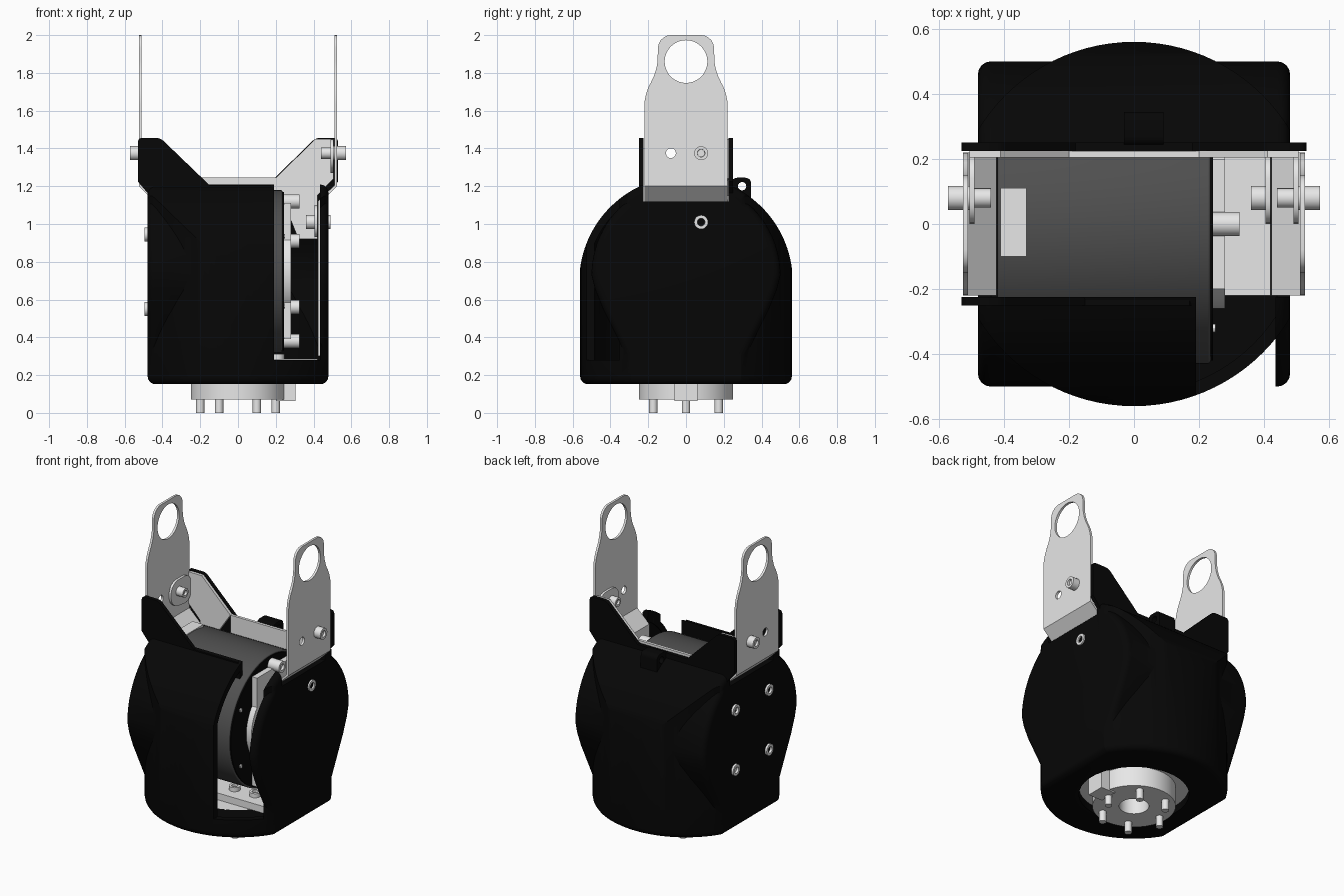
import bpy, bmesh
from math import sin, cos, pi, radians

cube = bpy.data.objects.get("Cube")
if cube:
    bpy.data.objects.remove(cube, do_unlink=True)


def material(name, value):
    m = bpy.data.materials.new(name)
    m.use_nodes = True
    colour = (value, value, value, 1)
    m.diffuse_color = colour
    bsdf = next(n for n in m.node_tree.nodes if n.type == 'BSDF_PRINCIPLED')
    bsdf.inputs["Base Color"].default_value = colour
    bsdf.inputs["Roughness"].default_value = 0.5
    return m


BLACK = material("black plastic", 0.002)
GREY = material("dark grey metal", 0.08)
LIGHT = material("light metal", 0.8)


def ring(r, u=0, v=0, n=48):
    return [(u + r * cos(2 * pi * i / n), v + r * sin(2 * pi * i / n)) for i in range(n)]


def place(axis, u, v, w):
    return {'x': (w, u, v), 'y': (u, w, v), 'z': (u, v, w)}[axis]


def prism(name, pts, axis, a, b, mat, corner=0, above=-9, edge=0, socket=0):
    """Extrude a flat outline along an axis, with optional rounding."""
    bm = bmesh.new()
    bm.faces.new([bm.verts.new(place(axis, u, v, a)) for u, v in pts])
    k = 'xyz'.index(axis)
    if corner:
        second = 1 if axis == 'z' else 2
        bmesh.ops.bevel(bm, geom=[v for v in bm.verts if v.co[second] > above], offset=corner,
                        segments=5, profile=0.5, affect='VERTICES')
    out = bmesh.ops.extrude_face_region(bm, geom=bm.faces[:])
    for v in out['geom']:
        if isinstance(v, bmesh.types.BMVert):
            v.co[k] = b
    bmesh.ops.recalc_face_normals(bm, faces=bm.faces[:])
    if edge:
        rims = [e for e in bm.edges if abs(e.verts[0].co[k] - e.verts[1].co[k]) < 1e-6]
        bmesh.ops.bevel(bm, geom=rims, offset=edge, segments=4, profile=0.5, affect='EDGES')
    if socket:
        cap = [f for f in bm.faces if all(abs(v.co[k] - b) < 1e-6 for v in f.verts)]
        bmesh.ops.inset_individual(bm, faces=cap, thickness=socket, depth=0)
        bmesh.ops.inset_individual(bm, faces=cap, thickness=0.001, depth=-0.014)
    mesh = bpy.data.meshes.new(name)
    bm.to_mesh(mesh)
    bm.free()
    mesh.materials.append(mat)
    ob = bpy.data.objects.new(name, mesh)
    bpy.context.scene.collection.objects.link(ob)
    return ob


def box(name, x, y, z, mat):
    return prism(name, [(x[0], y[0]), (x[1], y[0]), (x[1], y[1]), (x[0], y[1])], 'z', *z, mat)


def combine(ob, other, operation='DIFFERENCE'):
    mod = ob.modifiers.new("cut", 'BOOLEAN')
    mod.operation, mod.solver, mod.object = operation, 'EXACT', other
    bpy.context.view_layer.objects.active = ob
    bpy.ops.object.modifier_apply(modifier=mod.name)
    bpy.data.objects.remove(other, do_unlink=True)
    return ob


def hole(ob, axis, u, v, r, a, b):
    return combine(ob, prism("cutter", ring(r, u, v), axis, a, b, ob.data.materials[0]))


def bolt(name, axis, u, v, a, b, r=0.037):
    return prism(name, ring(r, u, v, 20), axis, a, b, LIGHT, socket=r * 0.45)


def mirrored(half):
    return half + [(-u, v) for u, v in reversed(half)]


# Housing: upright barrel merged with a sideways drum that tapers at its foot
def barrel(t, bottom, edge):
    body = prism("housing", ring(0.56 - t, n=96), 'z', bottom, 1.4, BLACK, edge=edge)
    arch = [((0.565 - t) * cos(radians(d)), 0.695 + (0.56 - t) * sin(radians(d))) for d in range(0, 91, 3)]
    side = prism("arch", mirrored([(0.565 - t, bottom)] + arch[:-1]), 'x',
                 t - 0.478, 0.478 - t, BLACK, edge=edge)
    return combine(body, side, 'INTERSECT')


def drum(t, edge):
    foot = [(0.29 - t, 0.25), (0.36 - t, 0.39), (0.44 - t, 0.55), (0.48 - t, 0.65)]
    arc = [((0.5 - t) * cos(radians(d)), 0.73 + (0.5 - t) * sin(radians(d))) for d in range(0, 90, 4)]
    return prism("drum", mirrored(foot + arc), 'x', t - 0.48, 0.48 - t, BLACK, edge=edge)


housing = combine(barrel(0, 0.152, 0.04), drum(0, 0.04), 'UNION')
combine(housing, barrel(0.04, 0.24, 0))
combine(housing, drum(0.039, 0))
combine(housing, box("top_opening", (-1, 1), (-0.225, 0.225), (1.12, 2), BLACK))
combine(housing, box("front_opening", (0.19, 0.435), (-1, -0.1), (0.28, 2), BLACK))
hole(housing, 'z', 0, 0, 0.33, 0, 0.3)

# Winged guard plates at the front and back of the top opening
wing = [(0.48, 1.0), (0.48, 1.165), (0.53, 1.225), (0.53, 1.455), (0.41, 1.455), (0.18, 1.23)]
prism("back_guard", mirrored(wing), 'y', 0.225, 0.25, BLACK, corner=0.02, above=1.24)
front = [(-u, v) for u, v in wing[:-1]] + [(-0.15, 1.205), (0.17, 1.205), (0.19, 1.18), (0.19, 1.0)]
prism("front_guard", front, 'y', -0.25, -0.225, BLACK, corner=0.02, above=1.24)

# Lug with a hole on the back
lug = prism("back_lug", [(0.24, 1.09), (0.345, 1.09), (0.345, 1.245), (0.24, 1.245)], 'x',
            -0.03, 0.09, BLACK, corner=0.03, above=1.2)
hole(lug, 'x', 0.297, 1.2, 0.022, -1, 1)

# Inner bracket: back sheet with folded tabs
sheet = [(0.32, 0.92), (0.42, 0.92), (0.42, 1.15), (0.505, 1.24), (0.505, 1.45), (0.41, 1.45), (0.2, 1.245)]
inner = [(-0.2, 1.245), (-0.2, 1.1), (0.2, 1.1), (0.28, 1.02)]
prism("bracket_back", sheet + [(-u, v) for u, v in reversed(sheet)][:-1] + inner,
      'y', 0.205, 0.224, LIGHT)

for s, side in ((1, "left"), (-1, "right")):
    # Lifting arm: eyed plate, bent inward to run down inside the housing
    plate = mirrored([(0.22, 1.2), (0.22, 1.7), (0.152, 1.8), (0.147, 2.0)])
    arm = prism(side + "_arm", plate, 'x', s * 0.51, s * 0.525, LIGHT, corner=0.068, above=1.6)
    hole(arm, 'x', 0, 1.86, 0.113, -1, 1)
    hole(arm, 'x', -0.08, 1.375, 0.026, -1, 1)
    bend = [(0.525, 1.2), (0.437, 1.115), (0.437, 0.3), (0.423, 0.3), (0.423, 1.12), (0.51, 1.205)]
    prism(side + "_arm_bend", [(s * u, v) for u, v in bend], 'y', -0.22, 0.22, LIGHT)
    # Bracket tabs and their fixings
    upper = [(0.0, 1.29), (0.21, 1.26), (0.21, 1.45), (0.0, 1.45)]
    prism(side + "_upper_tab", upper, 'x', s * 0.49, s * 0.505, LIGHT, corner=0.07)
    bolt(side + "_upper_bolt", 'x', 0.08, 1.375, s * 0.5, s * 0.572)
    bolt(side + "_upper_nut", 'x', 0.08, 1.375, s * 0.5, s * 0.44, 0.03)

# Lower bracket tab bolted through the left panel
lower = [(0.0, 0.93), (0.21, 0.93), (0.21, 1.1), (0.0, 1.1)]
prism("lower_tab", lower, 'x', 0.405, 0.42, LIGHT, corner=0.07)
bolt("lower_bolt", 'x', 0.08, 1.01, 0.46, 0.49)
bolt("lower_nut", 'x', 0.08, 1.01, 0.41, 0.36)

# Bolts on the right panel
for y in (-0.175, 0.175):
    for z in (0.55, 0.945):
        bolt("panel_bolt", 'x', y, z, -0.46, -0.494)

# Motor with black end ring, light hub, bolts and small pins
CZ = 0.75
prism("motor", ring(0.43, 0, CZ, 96), 'x', -0.42, 0.235, GREY, edge=0.008)
prism("motor_end_ring", ring(0.42, 0, CZ, 96), 'x', 0.235, 0.243, BLACK)
prism("motor_hub", ring(0.26, 0, CZ, 64), 'x', 0.24, 0.28, LIGHT)
box("hub_bar", (0.24, 0.28), (-0.2, 0.2), (CZ - 0.36, CZ + 0.36), LIGHT)
for z in (0.38, 0.56, 0.91, 1.12):
    bolt("motor_bolt", 'x', 0, z, 0.24, 0.325)
for y, z in ring(0.37, 0, CZ, 12)[1::2]:
    prism("motor_pin", ring(0.013, y, z, 12), 'x', 0.24, 0.25, LIGHT)
box("motor_label", (-0.41, -0.33), (-0.1, 0.11), (1.15, 1.185), LIGHT)

# Floor plate with bolt heads, and the disc closing the bottom opening
box("floor_plate", (-0.34, 0.42), (-0.22, 0.22), (0.235, 0.285), LIGHT)
prism("floor_disc", ring(0.335, n=64), 'z', 0.2, 0.24, LIGHT)
for x in (0.06, 0.21):
    bolt("floor_bolt", 'z', x, -0.12, 0.28, 0.312, 0.035)

# Output flange under the housing with pins
flange = prism("base_flange", ring(0.25, n=64), 'z', 0.07, 0.24, LIGHT)
hole(flange, 'z', 0, 0, 0.09, 0, 0.2)
box("flange_tab", (0.2, 0.305), (-0.06, 0.06), (0.062, 0.24), LIGHT)
for x, y in ring(0.2, n=6):
    prism("base_pin", ring(0.022, x, y, 20), 'z', 0, 0.1, LIGHT)

# Smooth curved faces, keep edges sharp
bpy.ops.object.select_all(action='DESELECT')
for ob in bpy.context.scene.objects:
    if ob.type == 'MESH':
        ob.select_set(True)
        bpy.context.view_layer.objects.active = ob
bpy.ops.object.shade_smooth_by_angle(angle=radians(30))
